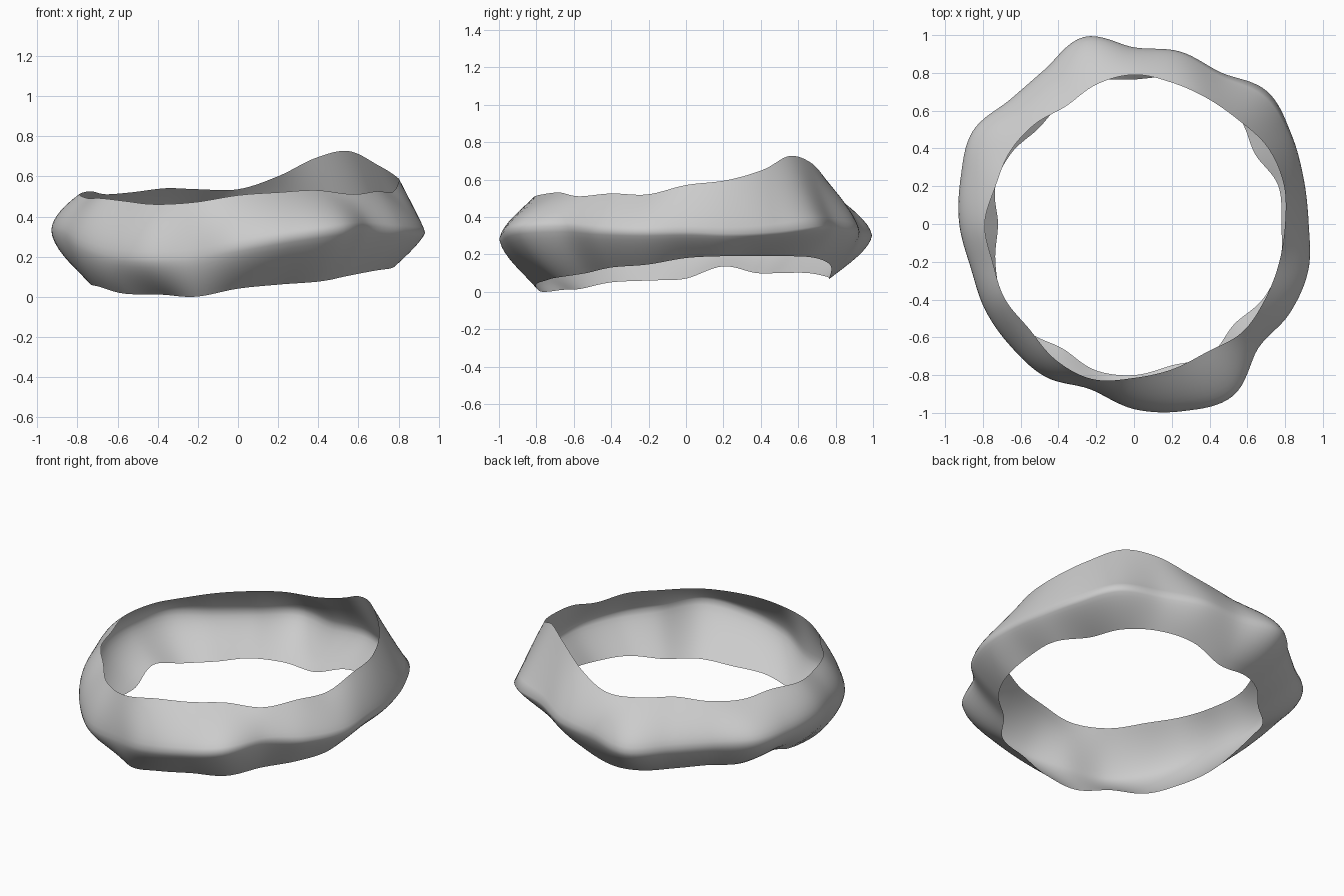
import bpy, bmesh, math

# Each rail: (radius, height) read every 15 degrees, counter-clockwise from +x
top_r = [.80, .82, .815, .78, .77, .775, .79, .765, .72, .745, .76, .76,
         .79, .775, .79, .785, .83, .85, .815, .795, .78, .81, .80, .795]
top_z = [.58, .605, .66, .735, .70, .61, .545, .545, .55, .53, .52, .535,
         .52, .50, .50, .485, .47, .48, .515, .53, .54, .52, .535, .53]
mid_r = [.925, .93, .96, .995, .925, .945, .935, 1.025, .945, .93, .985, .95,
         .925, .895, .91, .92, .935, .905, .98, 1.025, 1.05, .93, .95, .955]
mid_z = [.33, .32, .33, .36, .36, .34, .32, .31, .32, .33, .34, .34,
         .34, .32, .27, .22, .20, .21, .26, .31, .35, .36, .34, .33]
low_r = [.78, .79, .74, .79, .80, .80, .765, .78, .75, .715, .75, .76,
         .72, .76, .80, .80, .76, .80, .80, .775, .80, .75, .79, .80]
low_z = [.19, .20, .20, .20, .19, .15, .08, .09, .11, .11, .11, .145,
         .08, .07, .06, .025, .02, .01, .05, .07, .085, .11, .14, .155]


def sample(values, t):
    """Closed Catmull-Rom interpolation, t in list steps."""
    n = len(values)
    i, f = int(t), t - int(t)
    a, b, c, d = (values[(i + k) % n] for k in (-1, 0, 1, 2))
    return b + .5 * f * (c - a + f * (2*a - 5*b + 4*c - d + f * (3*(b - c) + d - a)))


# Open band: ridged cross-section swept round the uneven rails
AROUND, ACROSS = 192, 16
bm = bmesh.new()
rings = []
for i in range(AROUND):
    t = i * len(top_r) / AROUND
    ang = 2 * math.pi * i / AROUND
    roundness = 1.55 - .25 * math.cos(ang)  # the left side bulges more softly
    dent = .5 * math.exp(-((ang - math.radians(52)) / .4) ** 2)  # hollow below the peak
    ring = []
    for j in range(ACROSS + 1):
        u = 2 * j / ACROSS - 1
        rim_r, rim_z = (low_r, low_z) if u < 0 else (top_r, top_z)
        w = abs(u) ** (roundness - (dent if u > 0 else 0))
        r = sample(mid_r, t) * (1 - w) + sample(rim_r, t) * w
        z = sample(mid_z, t) * (1 - abs(u)) + sample(rim_z, t) * abs(u)
        ring.append(bm.verts.new((r * math.cos(ang), r * math.sin(ang), z)))
    rings.append(ring)
for i in range(AROUND):
    a, b = rings[i], rings[(i + 1) % AROUND]
    for j in range(ACROSS):
        bm.faces.new((a[j], b[j], b[j + 1], a[j + 1])).smooth = True

# Settle on the ground
low = min(v.co.z for v in bm.verts)
for v in bm.verts:
    v.co.z -= low

mesh = bpy.data.meshes.new("ring_band")
bm.to_mesh(mesh)
bm.free()
band = bpy.data.objects.new("ring_band", mesh)
bpy.context.collection.objects.link(band)
